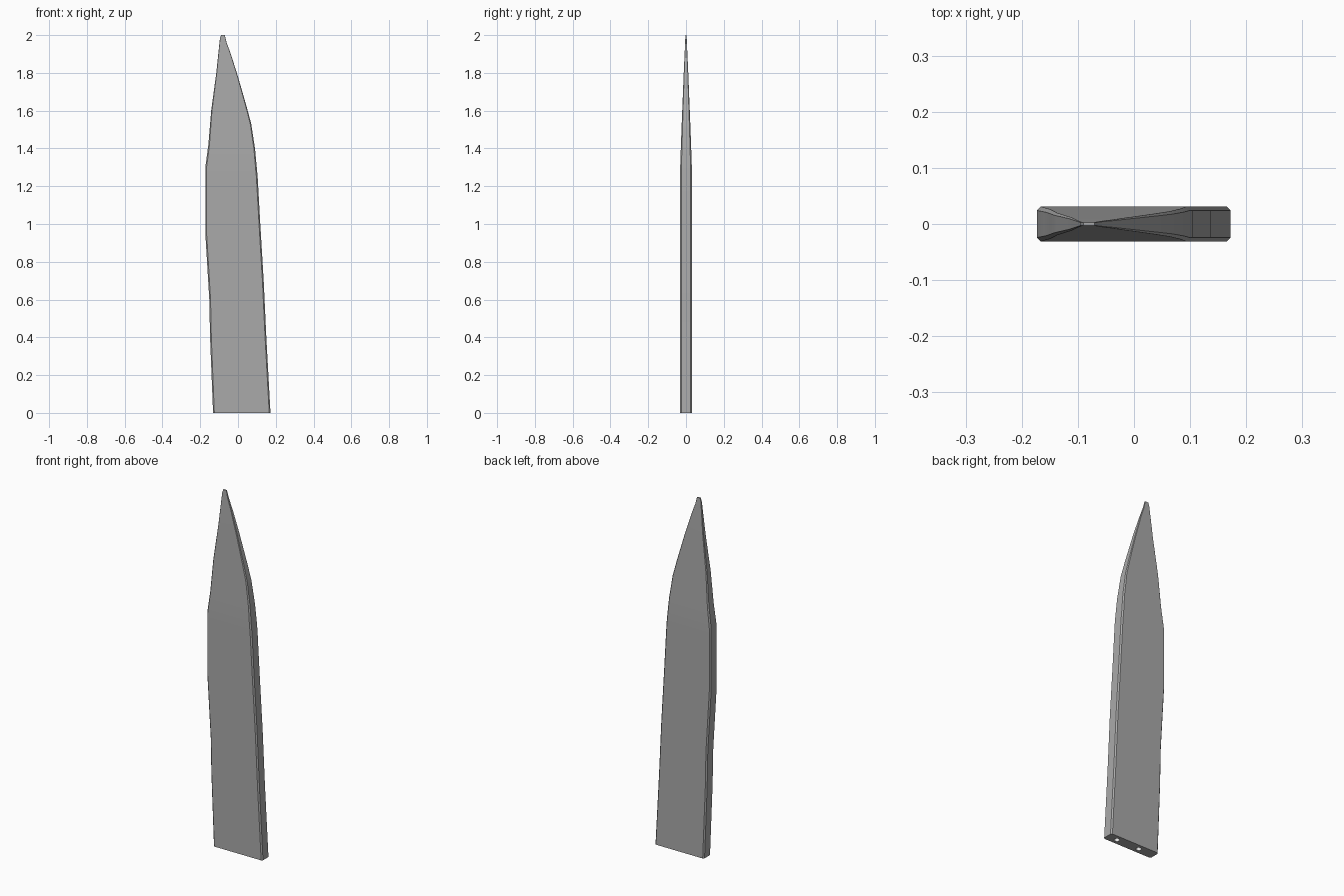
import bpy, bmesh

cube = bpy.data.objects.get("Cube")
if cube:
    bpy.data.objects.remove(cube, do_unlink=True)


def material(name, value):
    m = bpy.data.materials.new(name)
    m.use_nodes = True
    colour = (value, value, value, 1)
    m.diffuse_color = colour
    m.node_tree.nodes["Principled BSDF"].inputs["Base Color"].default_value = colour
    return m


grey = material("mid grey", 0.4)
pale = material("pale grey", 0.85)

# Blade edges as (height, position) and half thickness by height
LEFT_EDGE = [(0, -.132), (.4, -.148), (.6, -.152), (.95, -.173), (1.3, -.173),
             (1.42, -.157), (1.6, -.142), (1.8, -.115), (1.98, -.096), (2, -.09)]
RIGHT_EDGE = [(0, .172), (.4, .15), (.7, .136), (1, .118), (1.25, .104), (1.4, .09),
              (1.53, .07), (1.62, .046), (1.78, 0), (1.9, -.038), (1.96, -.06), (2, -.07)]
THICKNESS = [(0, .031), (1.3, .031), (1.5, .024), (1.8, .012), (2, .003)]


def sample(points, z):
    for (z0, v0), (z1, v1) in zip(points, points[1:]):
        if z <= z1:
            return v0 + (v1 - v0) * (z - z0) / (z1 - z0)
    return points[-1][1]


# Blade: chamfered cross-sections lofted from root to tip
bm = bmesh.new()
rings = []
for z in sorted({p[0] for p in LEFT_EDGE + RIGHT_EDGE + THICKNESS}):
    a, b, t = (sample(p, z) for p in (LEFT_EDGE, RIGHT_EDGE, THICKNESS))
    c = t * 0.22
    section = [(a + c, -t), (b - c, -t), (b, c - t), (b, t - c),
               (b - c, t), (a + c, t), (a, t - c), (a, c - t)]
    rings.append([bm.verts.new((x, y, z)) for x, y in section])
for low, high in zip(rings, rings[1:]):
    for i in range(len(low)):
        j = (i + 1) % len(low)
        bm.faces.new((low[i], low[j], high[j], high[i]))
bm.faces.new(rings[0][::-1])
bm.faces.new(rings[-1])
bmesh.ops.recalc_face_normals(bm, faces=bm.faces)
mesh = bpy.data.meshes.new("blade")
bm.to_mesh(mesh)
bm.free()
mesh.materials.append(grey)
blade = bpy.data.objects.new("blade", mesh)
bpy.context.collection.objects.link(blade)

# Two mounting holes in the root face
for x in (.11, -.03):
    bpy.ops.mesh.primitive_cylinder_add(vertices=16, radius=.014, depth=.04, location=(x, 0, 0))
    cutter = bpy.context.object
    cutter.name = "hole_cutter"
    cutter.hide_render = True
    cutter.data.materials.append(pale)
    mod = blade.modifiers.new("mounting hole", 'BOOLEAN')
    mod.operation = 'DIFFERENCE'
    mod.solver = 'EXACT'
    mod.material_mode = 'TRANSFER'
    mod.object = cutter
    bpy.context.view_layer.objects.active = blade
    bpy.ops.object.modifier_apply(modifier=mod.name)
    bpy.data.objects.remove(cutter, do_unlink=True)

bpy.ops.object.select_all(action='DESELECT')
blade.select_set(True)
bpy.context.view_layer.objects.active = blade
bpy.ops.object.shade_smooth_by_angle(angle=0.4)
